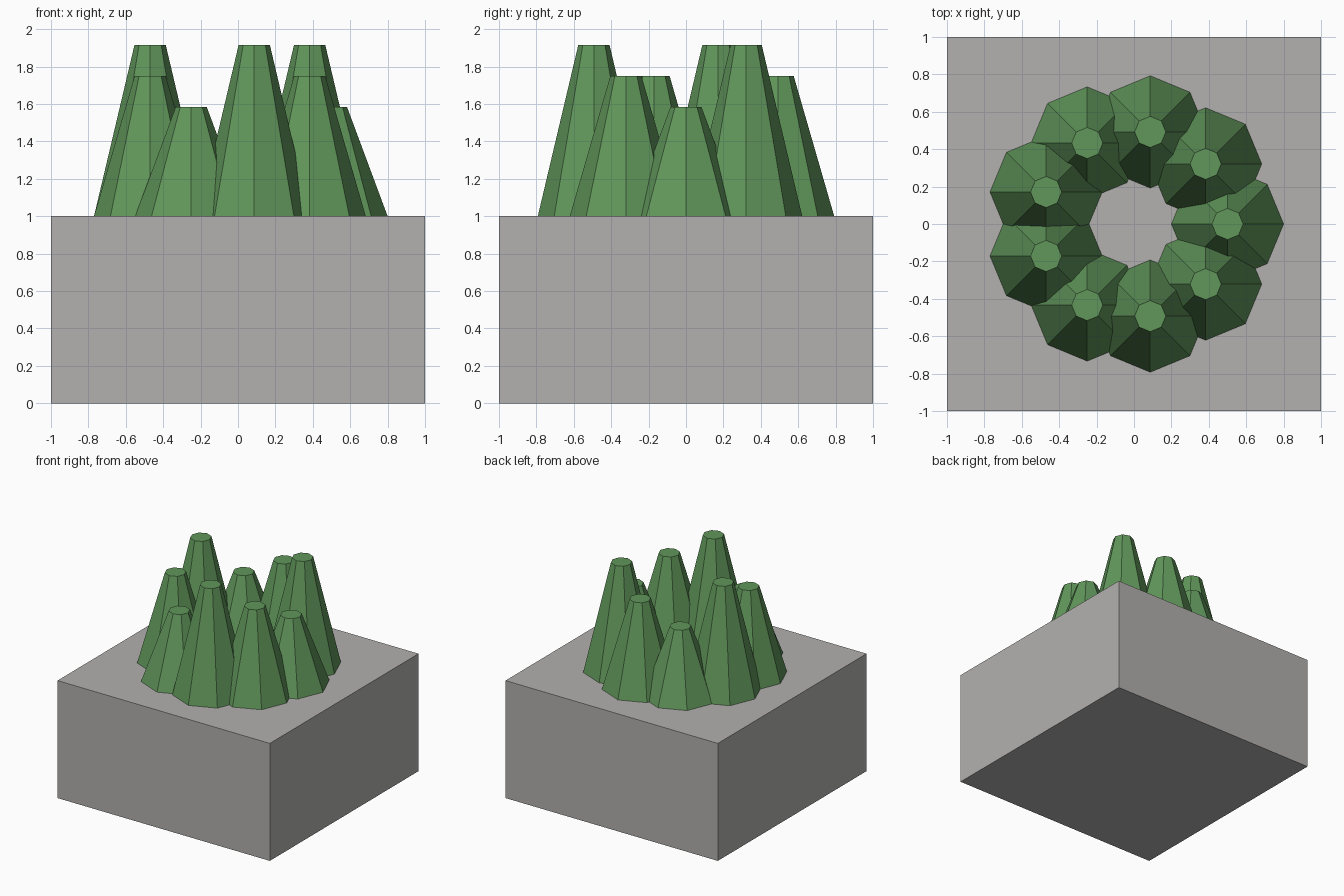
import bpy
import math

cube = bpy.data.objects.get("Cube")
if cube:
    bpy.data.objects.remove(cube, do_unlink=True)


def make_material(name, rgb):
    mat = bpy.data.materials.new(name)
    mat.use_nodes = True
    colour = (*rgb, 1.0)
    mat.diffuse_color = colour
    mat.node_tree.nodes["Principled BSDF"].inputs["Base Color"].default_value = colour
    return mat


def finish(name, mat):
    obj = bpy.context.object
    obj.name = name
    obj.data.materials.append(mat)
    return obj


stone = make_material("stone grey", (0.45, 0.44, 0.43))
leaf = make_material("leaf green", (0.12, 0.31, 0.105))

# Stone base block
bpy.ops.mesh.primitive_cube_add(size=1, location=(0, 0, 0.5))
base = finish("base_block", stone)
base.scale = (2, 2, 1)

# Ring of tapered eight-sided stalks in three repeating heights
COUNT = 9
RING = 0.5
HEIGHTS = (7 / 12, 11 / 12, 9 / 12)

for i in range(COUNT):
    angle = math.tau * i / COUNT
    height = HEIGHTS[i % 3]
    # A vertex of each stalk points along +x
    bpy.ops.mesh.primitive_cone_add(
        vertices=8, radius1=0.3, radius2=1 / 12, depth=height,
        location=(RING * math.cos(angle), RING * math.sin(angle), 1 + height / 2))
    finish(f"stalk_{i + 1}", leaf)
